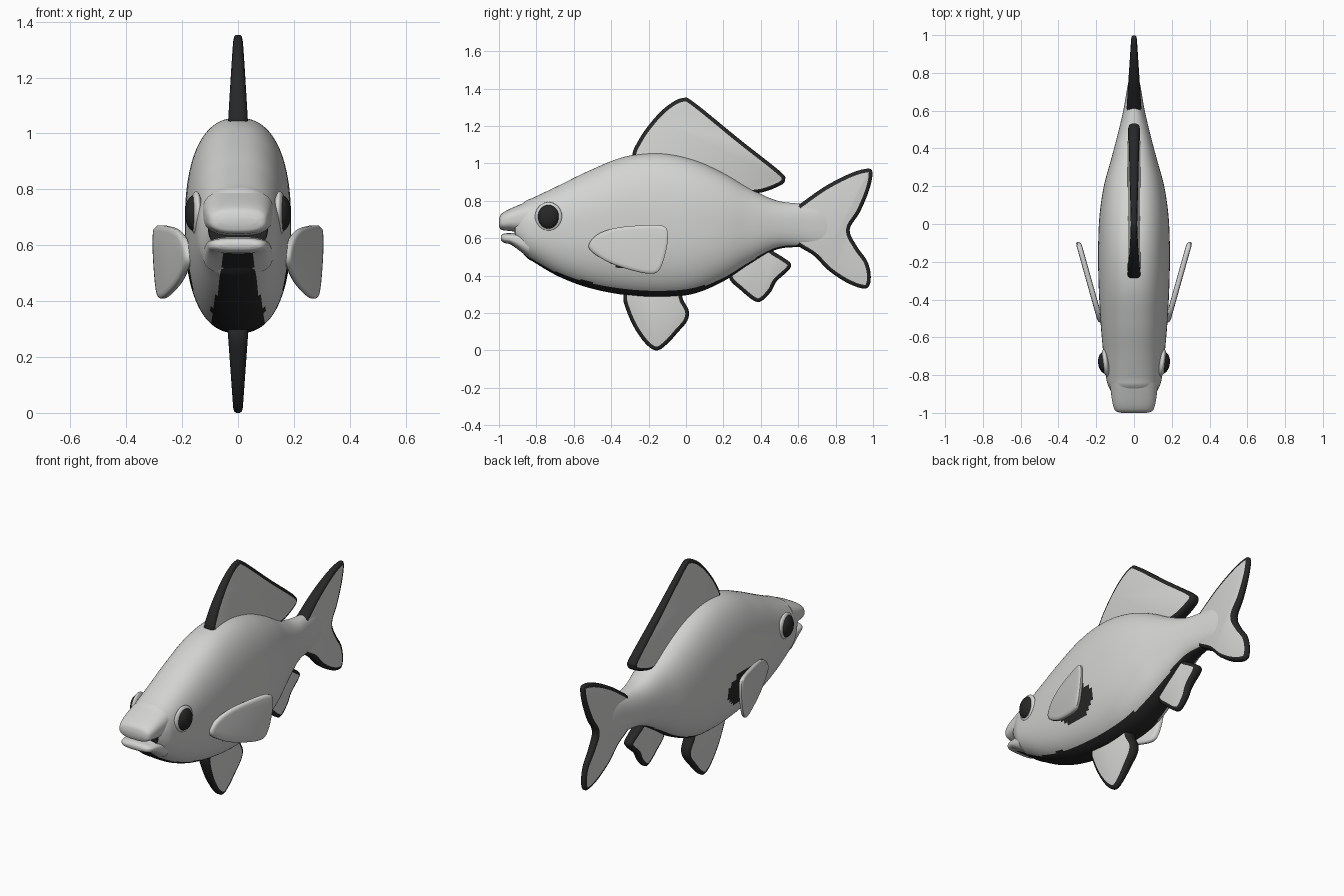
import bpy, bmesh, math
from mathutils import Vector

if "Cube" in bpy.data.objects:
    bpy.data.objects.remove(bpy.data.objects["Cube"])


def material(name, rgb):
    m = bpy.data.materials.new(name)
    m.diffuse_color = (*rgb, 1)
    m.use_nodes = True
    m.node_tree.nodes["Principled BSDF"].inputs["Base Color"].default_value = m.diffuse_color
    return m


PALE = material("pale grey", (0.66, 0.66, 0.65))
DARK = material("charcoal", (0.02, 0.02, 0.02))


def spline(pts, closed, n):
    """Smooth curve through points of any dimension."""
    out, k = [], len(pts)
    get = (lambda i: pts[i % k]) if closed else (lambda i: pts[max(0, min(k - 1, i))])
    for i in range(k if closed else k - 1):
        a, b, c, d = get(i - 1), get(i), get(i + 1), get(i + 2)
        for j in range(n):
            t = j / n
            out.append([0.5 * (2 * q + (r - p) * t + (2 * p - 5 * q + 4 * r - s) * t * t
                               + (3 * q - p - 3 * r + s) * t ** 3)
                        for p, q, r, s in zip(a, b, c, d)])
    if not closed:
        out.append(list(pts[-1]))
    return out


def finish(name, bm, rule=None, angle=50):
    bmesh.ops.recalc_face_normals(bm, faces=bm.faces)
    bm.normal_update()
    for f in bm.faces:
        f.smooth = True
        if rule and rule(f):
            f.material_index = 1
    me = bpy.data.meshes.new(name)
    bm.to_mesh(me)
    bm.free()
    ob = bpy.data.objects.new(name, me)
    bpy.context.collection.objects.link(ob)
    me.materials.append(PALE)
    me.materials.append(DARK)
    me.set_sharp_from_angle(angle=math.radians(angle))
    return ob


def loft(name, stations, power, rule, n=8, seg=96):
    """Superellipse sections along y: (y, top, bottom, half width)."""
    bm = bmesh.new()
    rings = []
    for y, top, bot, hw in spline(stations, False, n):
        ring = []
        for i in range(seg):
            a = 2 * math.pi * i / seg
            c, s = math.cos(a), math.sin(a)
            x = math.copysign(abs(c) ** (2 / power), c) * hw
            z = (top + bot) / 2 + math.copysign(abs(s) ** (2 / power), s) * (top - bot) / 2
            ring.append(bm.verts.new((x, y, z)))
        rings.append(ring)
    for r, q in zip(rings, rings[1:]):
        for i in range(seg):
            j = (i + 1) % seg
            bm.faces.new((r[i], r[j], q[j], q[i]))
    bm.faces.new(rings[0])
    bm.faces.new(rings[-1])
    return finish(name, bm, rule)


def fin(name, outline, thick, place=lambda x, y, z: (x, y, z), rim_dark=True, inset=0.02):
    """Flat fin from a (y, z) outline with a rounded rim; thick(y, z) is half thickness."""
    pts = [Vector(p) for p in spline(outline, True, 5)]
    k = len(pts)
    area = sum(pts[i].x * pts[(i + 1) % k].y - pts[(i + 1) % k].x * pts[i].y for i in range(k))
    sign = 1 if area > 0 else -1
    inner = []
    for i in range(k):
        t = (pts[(i + 1) % k] - pts[i - 1]).normalized()
        inner.append(pts[i] + sign * inset * Vector((-t.y, t.x)))
    bm = bmesh.new()

    def ring(loop, f):
        return [bm.verts.new(place(f * thick(*p), p.x, p.y)) for p in loop]
    mid = [p.lerp(q, 0.3) for p, q in zip(pts, inner)]
    rings = [ring(inner, -1), ring(mid, -0.85), ring(pts, -0.45),
             ring(pts, 0.45), ring(mid, 0.85), ring(inner, 1)]
    for r, q in zip(rings, rings[1:]):
        for i in range(k):
            j = (i + 1) % k
            bm.faces.new((r[i], r[j], q[j], q[i]))
    sides = {bm.faces.new(rings[0]), bm.faces.new(rings[-1])}
    return finish(name, bm, lambda f: rim_dark and f not in sides)


# Dark belly stripe, patch behind each side fin and mouth interior
def body_paint(f):
    x, y, z = f.calc_center_median()
    if y < -0.91:
        return True
    w = min(0.095, 0.055 + 0.11 * max(0, y + 0.9)) - 0.11 * max(0, y)
    belly = f.normal.z < -0.15 and abs(x) < w
    patch = ((y + 0.29) / 0.15) ** 2 + ((z - 0.53) / 0.1) ** 2 < 1
    return belly or patch


def chin_paint(f):
    c = f.calc_center_median()
    return f.normal.z < -0.3 and abs(c.x) < 0.055 and c.y > -0.95


# Body
loft("body", [
    (-0.915, 0.74, 0.585, 0.105), (-0.86, 0.797, 0.505, 0.135), (-0.81, 0.82, 0.47, 0.148),
    (-0.68, 0.882, 0.395, 0.163), (-0.52, 0.96, 0.335, 0.177), (-0.33, 1.035, 0.297, 0.187),
    (-0.14, 1.055, 0.285, 0.19), (0.04, 1.02, 0.303, 0.183), (0.20, 0.95, 0.37, 0.16),
    (0.34, 0.868, 0.46, 0.122), (0.48, 0.803, 0.538, 0.085), (0.61, 0.785, 0.553, 0.055),
    (0.72, 0.78, 0.55, 0.036), (0.84, 0.74, 0.56, 0.012)], 2.4, body_paint)

# Jaws, leaving the mouth slit between them
loft("upper_jaw", [
    (-0.84, 0.80, 0.62, 0.128), (-0.93, 0.762, 0.637, 0.117), (-0.975, 0.739, 0.642, 0.106),
    (-0.993, 0.722, 0.65, 0.092), (-1.0, 0.70, 0.67, 0.065)], 2.7, None)
loft("lower_jaw", [
    (-0.84, 0.64, 0.495, 0.125), (-0.93, 0.628, 0.562, 0.11), (-0.965, 0.626, 0.573, 0.10),
    (-0.983, 0.62, 0.582, 0.085), (-0.99, 0.61, 0.592, 0.065)], 2.7, chin_paint)

# Median fins
fin("dorsal_fin", [
    (-0.285, 1.03), (-0.25, 1.13), (-0.17, 1.24), (-0.09, 1.315), (-0.015, 1.35),
    (0.045, 1.325), (0.285, 1.13), (0.5, 0.96), (0.53, 0.915), (0.5, 0.88),
    (0.375, 0.84), (0.2, 0.85), (-0.2, 0.93)],
    lambda y, z: 0.036 - 0.02 * max(0, min(1, (z - 0.95 + 0.3 * y) / 0.4)))
fin("tail_fin", [
    (0.605, 0.78), (0.74, 0.875), (0.875, 0.945), (0.97, 0.972), (0.997, 0.95),
    (0.98, 0.86), (0.93, 0.74), (0.875, 0.645), (0.915, 0.555), (0.97, 0.475),
    (0.988, 0.39), (0.965, 0.332), (0.875, 0.355), (0.765, 0.425), (0.685, 0.505),
    (0.605, 0.555), (0.52, 0.62), (0.52, 0.72)],
    lambda y, z: 0.04 - 0.026 * max(0, min(1, (y - 0.6) / 0.4)))
fin("pelvic_fin", [
    (-0.335, 0.29), (-0.315, 0.205), (-0.27, 0.11), (-0.21, 0.03), (-0.155, 0.0),
    (-0.1, 0.035), (-0.045, 0.095), (0.005, 0.155), (0.015, 0.21), (-0.015, 0.27),
    (-0.06, 0.36), (-0.29, 0.36)],
    lambda y, z: 0.016 + 0.02 * min(1, z / 0.28))
fin("anal_fin", [
    (0.23, 0.39), (0.295, 0.32), (0.365, 0.265), (0.405, 0.265), (0.455, 0.315),
    (0.485, 0.37), (0.55, 0.43), (0.56, 0.465), (0.515, 0.50), (0.46, 0.535),
    (0.4, 0.59), (0.27, 0.48)],
    lambda y, z: 0.016 + 0.016 * max(0, min(1, (z - 0.27) / 0.25)))

# Paired side fins and eyes
for side, label in ((1, "right"), (-1, "left")):
    fin(label + "_pectoral_fin", [
        (-0.52, 0.55), (-0.48, 0.615), (-0.385, 0.653), (-0.25, 0.668), (-0.13, 0.668),
        (-0.098, 0.63), (-0.105, 0.54), (-0.14, 0.435), (-0.195, 0.41), (-0.33, 0.44),
        (-0.44, 0.485)],
        lambda y, z: 0.015,
        lambda x, y, z: (side * (0.182 + 0.28 * (y + 0.5) + x), y, z), False)
    for part, x, scale, mat in (("eye_ring", 0.15, (0.022, 0.073, 0.078), PALE),
                                ("eye", 0.155, (0.035, 0.058, 0.065), DARK)):
        bpy.ops.mesh.primitive_uv_sphere_add(segments=40, ring_count=24, radius=1,
                                             location=(side * x, -0.735, 0.715))
        ob = bpy.context.object
        ob.name = label + "_" + part
        ob.scale = scale
        ob.rotation_euler.z = -side * math.radians(7)
        ob.data.materials.append(mat)
        bpy.ops.object.shade_smooth()
